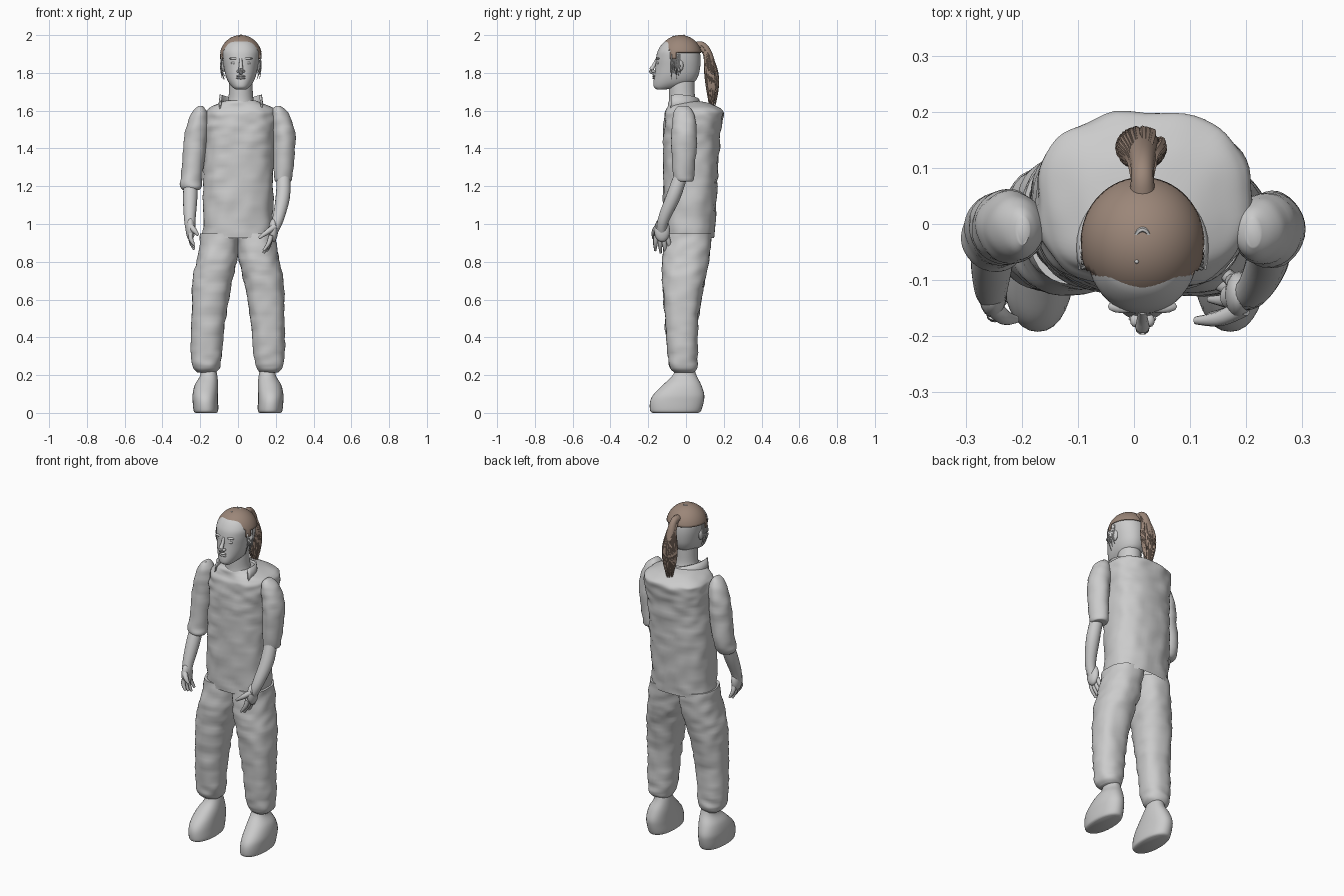
import bpy, bmesh, math, random
from mathutils import Vector, noise

random.seed(4)
if "Cube" in bpy.data.objects:
    bpy.data.objects.remove(bpy.data.objects["Cube"], do_unlink=True)


def material(name, rgb):
    m = bpy.data.materials.new(name)
    m.use_nodes = True
    m.diffuse_color = (*rgb, 1)
    m.node_tree.nodes["Principled BSDF"].inputs["Base Color"].default_value = (*rgb, 1)
    return m


GREY = material("plain grey", (0.6, 0.6, 0.6))
BROWN = material("hair brown", (0.33, 0.24, 0.19))


def finish(name, bm, mat, angle=50):
    bmesh.ops.recalc_face_normals(bm, faces=bm.faces)
    mesh = bpy.data.meshes.new(name)
    bm.to_mesh(mesh)
    bm.free()
    mesh.materials.append(mat)
    ob = bpy.data.objects.new(name, mesh)
    bpy.context.collection.objects.link(ob)
    bpy.ops.object.select_all(action="DESELECT")
    ob.select_set(True)
    bpy.context.view_layer.objects.active = ob
    bpy.ops.object.shade_smooth_by_angle(angle=math.radians(angle))
    return ob


def smooth_rows(rows, steps):
    """Catmull-Rom interpolation through rows of numbers."""
    out = []
    for i in range(len(rows) - 1):
        a, b, c, d = (rows[max(i - 1, 0)], rows[i], rows[i + 1], rows[min(i + 2, len(rows) - 1)])
        for s in range(steps):
            t = s / steps
            out.append([q + 0.5 * t * (r - p + t * (2*p - 5*q + 4*r - w + t * (3*(q - r) + w - p)))
                        for p, q, r, w in zip(a, b, c, d)])
    return out + [list(rows[-1])]


def skin(bm, rings, bottom=True, top=True):
    loops = [[bm.verts.new(p) for p in r] for r in rings]
    n = len(loops[0])
    for a, b in zip(loops, loops[1:]):
        for k in range(n):
            bm.faces.new((a[k], a[(k + 1) % n], b[(k + 1) % n], b[k]))
    if bottom:
        bm.faces.new(loops[0][::-1])
    if top:
        bm.faces.new(loops[-1])


def loft(name, rows, mat=GREY, power=2.0, steps=5, sides=32, wrinkle=0, bottom=True, top=True):
    """Horizontal rings from rows of (z, x min, x max, y min, y max)."""
    rings = []
    for z, x0, x1, y0, y1 in smooth_rows(rows, steps):
        ring = []
        for k in range(sides):
            a = math.tau * k / sides
            c, s = (math.copysign(abs(f) ** (2 / power), f) for f in (math.cos(a), math.sin(a)))
            p = Vector(((x0 + x1) / 2 + c * (x1 - x0) / 2, (y0 + y1) / 2 + s * (y1 - y0) / 2, z))
            bump = wrinkle * noise.noise(Vector((p.x * 14, p.y * 14, p.z * 24)))
            ring.append(p + Vector((c, s, 0)) * bump)
        rings.append(ring)
    bm = bmesh.new()
    skin(bm, rings, bottom, top)
    return finish(name, bm, mat)


def tube(bm, pts, sides=10, steps=4):
    """Round tube through points of (x, y, z, radius)."""
    rows = smooth_rows(pts, steps)
    rings = []
    for i, (x, y, z, r) in enumerate(rows):
        d = Vector(rows[min(i + 1, len(rows) - 1)][:3]) - Vector(rows[max(i - 1, 0)][:3])
        q = d.to_track_quat("Z", "Y")
        rings.append([Vector((x, y, z)) + q @ Vector((r * math.cos(math.tau * k / sides),
                      r * math.sin(math.tau * k / sides), 0)) for k in range(sides)])
    skin(bm, rings)


def ball(bm, center, size, segs=20):
    made = bmesh.ops.create_uvsphere(bm, u_segments=segs, v_segments=segs // 2, radius=1)["verts"]
    for v in made:
        v.co = Vector(center) + Vector(v.co[i] * size[i] for i in range(3))


# Shirt, open at the hem
loft("shirt", [(.925, -.185, .182, -.115, .15), (1.2, -.185, .185, -.12, .165),
               (1.45, -.175, .195, -.12, .18), (1.57, -.175, .21, -.115, .198),
               (1.61, -.155, .195, -.105, .185), (1.64, -.1, .125, -.095, .12),
               (1.655, -.055, .085, -.085, .05)],
     power=2.5, steps=10, sides=64, wrinkle=.009, bottom=False)

# Standing collar behind the neck
bm = bmesh.new()
previous = None
for k in range(25):
    a = math.radians(-20 + 220 * k / 24)
    h = .02 + .03 * abs(math.cos(a))
    pair = [bm.verts.new((.015 + r * math.cos(a), -.04 + r * math.sin(a), z))
            for r, z in ((.122, 1.6), (.112, 1.635 + h))]
    if previous:
        bm.faces.new((previous[0], pair[0], pair[1], previous[1]))
    previous = pair
collar = finish("collar", bm, GREY)
collar.modifiers.new("thickness", "SOLIDIFY").thickness = .008

# Trouser legs and shoes
for side, s in (("left", 1), ("right", -1)):
    def span(z, a, b, y0, y1):
        return (z, min(s * a, s * b), max(s * a, s * b), y0, y1)
    loft(side + "_trouser_leg",
         [span(.215, .115, .215, -.06, .04), span(.24, .095, .24, -.085, .055),
          span(.3, .085, .248, -.095, .06), span(.5, .065, .247, -.112, .066),
          span(.7, .03, .24, -.125, .1), span(.82, .002, .215, -.125, .125),
          span(.95, -.005, .195, -.11, .135)],
         power=2.3, steps=8, sides=40, wrinkle=.008)
    loft(side + "_shoe",
         [span(0, .115, .225, -.175, .065), span(.012, .105, .235, -.19, .08),
          span(.06, .105, .24, -.19, .094), span(.1, .105, .24, -.17, .096),
          span(.15, .105, .228, -.12, .08), span(.2, .11, .2, -.07, .055),
          span(.25, .12, .2, -.05, .04)], power=2.2)

# Sleeves
loft("left_sleeve", [(1.225, .205, .27, -.05, .02), (1.245, .19, .285, -.07, .042),
                     (1.4, .188, .302, -.075, .055), (1.5, .18, .3, -.075, .055),
                     (1.57, .175, .275, -.07, .045), (1.605, .18, .25, -.06, .03),
                     (1.625, .2, .225, -.04, .01)], wrinkle=.006)
loft("right_sleeve", [(1.18, -.29, -.205, -.07, .02), (1.2, -.305, -.192, -.085, .035),
                      (1.25, -.303, -.19, -.08, .05), (1.4, -.29, -.168, -.07, .06),
                      (1.5, -.278, -.16, -.07, .06), (1.57, -.255, -.16, -.065, .05),
                      (1.605, -.235, -.17, -.055, .03), (1.625, -.21, -.185, -.04, .01)],
     wrinkle=.006)

# Forearms and hands: wrist, knuckle and finger tip placed per side
arms = {"left": ((.24, -.02, 1.28), (.238, -.065, 1.15), (.21, -.12, 1.02), (.175, -.13, .94), (.135, -.12, .835), (.11, -.172, .925)),
        "right": ((-.25, -.02, 1.25), (-.253, -.065, 1.14), (-.255, -.115, 1.02), (-.25, -.13, .95), (-.232, -.125, .865), (-.21, -.17, .94))}
for side, (elbow, mid, wrist, palm, tip, thumb) in arms.items():
    bm = bmesh.new()
    tube(bm, [(*elbow, .035), (*mid, .038), (*wrist, .03), (*palm, .024)], sides=18, steps=6)
    finish(side + "_forearm", bm, GREY)
    bm = bmesh.new()
    ball(bm, (Vector(wrist) + 2 * Vector(palm)) / 3, (.025, .042, .062))
    for k in range(4):
        spread = Vector((0, (k - 1.5) * .024, 0))
        a = Vector(palm) + spread * .8
        b = Vector(tip) + spread * 1.2 + Vector((0, 0, .012 * abs(k - 2)))
        m = (a + b) / 2 + Vector((math.copysign(.008, wrist[0]), 0, 0))
        tube(bm, [(*a, .013), (*m, .012), (*b, .006)])
    w = Vector(wrist) * .6 + Vector(palm) * .4 + Vector((0, -.025, 0))
    tube(bm, [(*w, .016), (*((w + Vector(thumb)) / 2 + Vector((0, -.008, 0))), .014), (*thumb, .007)])
    finish(side + "_hand", bm, GREY)

# Neck and head
loft("neck", [(1.6, -.075, .105, -.1, .08), (1.66, -.052, .082, -.09, .05),
              (1.74, -.047, .077, -.09, .045), (1.8, -.045, .075, -.08, .045)])
loft("head", [(1.712, -.012, .042, -.155, -.11), (1.725, -.03, .06, -.17, -.03),
              (1.75, -.05, .08, -.172, .04), (1.785, -.065, .095, -.167, .065),
              (1.83, -.075, .105, -.162, .075), (1.88, -.083, .113, -.158, .077),
              (1.92, -.083, .113, -.148, .07), (1.96, -.06, .09, -.12, .045),
              (1.982, -.02, .05, -.08, 0)], power=2.2, sides=48)
bm = bmesh.new()
tube(bm, [(.015, -.155, 1.875, .007), (.015, -.17, 1.84, .01), (.015, -.185, 1.812, .013), (.015, -.168, 1.797, .009)])
for s in (-1, 1):
    ball(bm, (.015 + s * .013, -.172, 1.809), (.009, .012, .008), 12)
    ball(bm, (.015 + s * .037, -.146, 1.852), (.015, .01, .008), 12)
    ball(bm, (.015 + s * .036, -.147, 1.876), (.026, .012, .007), 12)
    ball(bm, (.015 + s * .091, -.035, 1.84), (.012, .022, .035), 12)
for z in (1.772, 1.783):
    ball(bm, (.015, -.169, z), (.025, .009, .006), 12)
finish("face_features", bm, GREY)

# Hair cap trimmed to the hairline
bm = bmesh.new()
ball(bm, (.015, -.03, 1.885), (.112, .116, .115), 64)


def below_hairline(p):
    if p.y < -.085:
        return p.z < 1.955 - .6 * max(0, abs(p.x - .015) - .035)
    return p.z < (1.875 if p.y < -.055 else 1.91)


bmesh.ops.delete(bm, geom=[f for f in bm.faces if below_hairline(f.calc_center_median())], context="FACES")
finish("hair_cap", bm, BROWN).modifiers.new("thickness", "SOLIDIFY").thickness = .006

# Grey crescent and spot on the crown
bm = bmesh.new()
tube(bm, [(.015 + .017 * math.cos(a), -.045 + .035 * math.sin(a),
           1.998 - .006 * math.cos(a) ** 2, .001 + .004 * math.sin(a))
          for a in (math.pi * k / 8 for k in range(9))], sides=6, steps=2)
ball(bm, (.005, -.067, 1.993), (.004, .004, .004), 8)
finish("crown_patch", bm, GREY)

# Loose strands in front of the ears
bm = bmesh.new()
for s in (-1, 1):
    for k in range(6):
        y = -.075 + .009 * k
        tube(bm, [(.015 + s * .098, y, 1.9, .004), (.015 + s * .106, y - .004, 1.83, .004),
                  (.015 + s * random.uniform(.08, .105), y, random.uniform(1.76, 1.8), .001)], sides=5)
finish("side_strands", bm, GREY)

# Ponytail: solid core wrapped in strands
bm = bmesh.new()
tube(bm, [(.015, .04, 1.935, .026), (.015, .085, 1.945, .02), (.015, .115, 1.9, .024),
          (.013, .132, 1.8, .034), (.012, .14, 1.71, .03), (.012, .138, 1.63, .006)], sides=16, steps=6)
for k in range(44):
    a = random.uniform(0, math.tau)
    dx, dy = math.cos(a), math.sin(a)
    tube(bm, [(.015 + dx * .015, .075, 1.945 + dy * .014, .005),
              (.015 + dx * .024, .115 + dy * .018, 1.89, .005),
              (.013 + dx * .04, .134 + dy * .032, 1.8, .006),
              (.012 + dx * .035, .14 + dy * .028, 1.71, .005),
              (.012 + dx * .016, .138 + dy * .015, random.uniform(1.61, 1.66), .001)], sides=5)
finish("ponytail", bm, BROWN)
